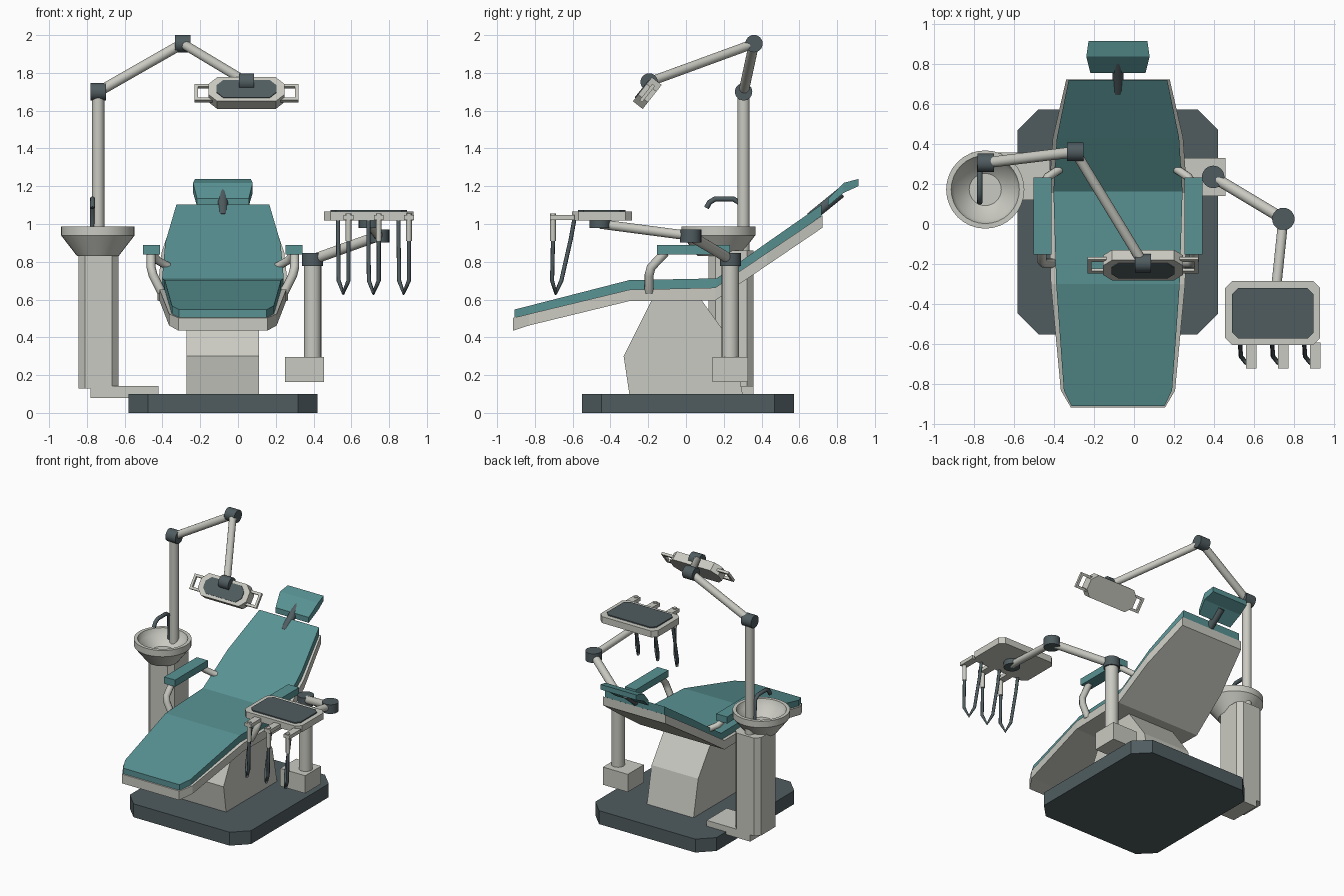
import bpy, bmesh, math
from mathutils import Vector, Matrix

if "Cube" in bpy.data.objects:
    bpy.data.objects.remove(bpy.data.objects["Cube"])


def material(name, rgb):
    m = bpy.data.materials.new(name)
    m.use_nodes = True
    m.diffuse_color = (*rgb, 1)
    m.node_tree.nodes["Principled BSDF"].inputs["Base Color"].default_value = (*rgb, 1)
    return m


TEAL = material("teal upholstery", (0.10, 0.29, 0.295))
LIGHT = material("warm light grey", (0.59, 0.59, 0.54))
DARK = material("dark slate", (0.08, 0.108, 0.118))
CX = -0.08  # centre line of the chair


def finish(name, bm, mat, smooth=False):
    bmesh.ops.recalc_face_normals(bm, faces=bm.faces)
    me = bpy.data.meshes.new(name)
    bm.to_mesh(me)
    bm.free()
    me.materials.append(mat)
    ob = bpy.data.objects.new(name, me)
    bpy.context.collection.objects.link(ob)
    if smooth:
        bpy.ops.object.select_all(action='DESELECT')
        ob.select_set(True)
        bpy.context.view_layer.objects.active = ob
        bpy.ops.object.shade_smooth_by_angle(angle=math.radians(35))
    return ob


def loft(name, rings, mat, smooth=False):
    """Skin a row of equal closed rings and cap both ends."""
    bm = bmesh.new()
    rows = [[bm.verts.new(p) for p in r] for r in rings]
    for a, b in zip(rows, rows[1:]):
        for i in range(len(a)):
            j = (i + 1) % len(a)
            bm.faces.new((a[i], a[j], b[j], b[i]))
    bm.faces.new(rows[0])
    bm.faces.new(rows[-1])
    return finish(name, bm, mat, smooth)


def slab(name, x, y, z, mat, cut=0.0, place=None):
    """Upright block with optional cut corners."""
    (x0, x1), (y0, y1) = x, y
    c = cut
    pts = [(x0, y0), (x1, y0), (x1, y1), (x0, y1)]
    if c:
        pts = [(x0 + c, y0), (x1 - c, y0), (x1, y0 + c), (x1, y1 - c),
               (x1 - c, y1), (x0 + c, y1), (x0, y1 - c), (x0, y0 + c)]
    ob = loft(name, [[(px, py, h) for px, py in pts] for h in z], mat)
    if place:
        ob.data.transform(place)
    return ob


def rod(name, a, b, r, mat, sides=20):
    a, b = Vector(a), Vector(b)
    turn = (b - a).to_track_quat('Z', 'Y')
    ring = [turn @ Vector((r * math.cos(t), r * math.sin(t), 0))
            for t in (math.tau * i / sides for i in range(sides))]
    return loft(name, [[e + p for p in ring] for e in (a, b)], mat, True)


def joint(name, c, axis, r, half):
    c, d = Vector(c), Vector(axis) * half
    return rod(name, c - d, c + d, r, DARK, 24)


def tube(name, pts, r, mat):
    cu = bpy.data.curves.new(name, 'CURVE')
    cu.dimensions = '3D'
    cu.bevel_depth = r
    cu.bevel_resolution = 2
    cu.use_fill_caps = True
    sp = cu.splines.new('POLY')
    sp.points.add(len(pts) - 1)
    for p, q in zip(sp.points, pts):
        p.co = (*q, 1)
    cu.materials.append(mat)
    ob = bpy.data.objects.new(name, cu)
    bpy.context.collection.objects.link(ob)
    return ob


def side_loft(name, stations, mat):
    """Stations along y: (y, half width, bottom z, top z)."""
    return loft(name, [[(CX - w, y, lo), (CX + w, y, lo), (CX + w, y, hi), (CX - w, y, hi)]
                       for y, w, lo, hi in stations], mat)


# Floor plate and pedestal
slab("floor_plate", (-0.58, 0.42), (-0.55, 0.572), (0, 0.1), DARK, 0.103)
profile = [(-0.30, 0.1), (-0.33, 0.30), (-0.18, 0.60), (0.08, 0.60), (0.245, 0.37), (0.30, 0.1)]
loft("pedestal", [[(x, y, z) for y, z in profile] for x in (-0.272, 0.112)], LIGHT)

# Reclined seat shell and cushion
side_loft("seat_shell", [
    (-0.915, 0.235, 0.435, 0.503), (-0.83, 0.285, 0.463, 0.524), (-0.30, 0.335, 0.592, 0.652),
    (0.155, 0.345, 0.595, 0.663), (0.43, 0.325, 0.782, 0.848), (0.722, 0.258, 0.98, 1.045)], LIGHT)
side_loft("seat_cushion", [
    (-0.908, 0.232, 0.503, 0.547), (-0.83, 0.27, 0.522, 0.567), (-0.30, 0.308, 0.650, 0.703),
    (0.162, 0.322, 0.661, 0.712), (0.43, 0.305, 0.846, 0.902), (0.718, 0.246, 1.043, 1.103)], TEAL)

# Headrest
rod("headrest_post", (CX, 0.66, 1.035), (CX, 0.82, 1.165), 0.027, DARK)
side_loft("headrest", [(0.752, 0.137, 1.095, 1.135), (0.835, 0.158, 1.165, 1.218),
                       (0.912, 0.147, 1.20, 1.238)], TEAL)

# Armrests with bent supports
for side, label in ((-1, "right"), (1, "left")):
    def at(off, y, z):
        return (CX + side * off, y, z)
    xs = sorted((CX + side * 0.332, CX + side * 0.422))
    slab(label + "_armrest", xs, (-0.153, 0.232), (0.838, 0.888), TEAL)
    tube(label + "_armrest_front_support",
         [at(0.38, -0.11, 0.85), at(0.38, -0.185, 0.77), at(0.37, -0.195, 0.73),
          at(0.325, -0.195, 0.64)], 0.024, LIGHT)
    tube(label + "_armrest_rear_support",
         [at(0.375, 0.19, 0.85), at(0.35, 0.235, 0.81), at(0.29, 0.275, 0.775)], 0.022, LIGHT)

# Basin column, foot and bowl
slab("basin_column", (-0.845, -0.632), (0.12, 0.357), (0.13, 0.86), LIGHT, 0.035)
slab("basin_foot", (-0.78, -0.42), (0.12, 0.357), (0.08, 0.143), LIGHT)
bowl = [(0.11, 0.83), (0.195, 0.94), (0.195, 0.987), (0.17, 0.987), (0.155, 0.945), (0.08, 0.89)]
loft("basin_bowl", [[(-0.742 + r * math.cos(math.tau * i / 32), 0.172 + r * math.sin(math.tau * i / 32), z)
                     for i in range(32)] for r, z in bowl], LIGHT, True)
tube("basin_faucet", [(-0.77, 0.108, 1.085), (-0.77, 0.125, 1.115), (-0.77, 0.155, 1.133),
                      (-0.77, 0.25, 1.133), (-0.77, 0.285, 1.11), (-0.77, 0.295, 0.93)], 0.014, DARK)

# Lamp post and folding arm
shoulder, elbow, wrist = (-0.74, 0.305, 1.70), (-0.293, 0.36, 1.955), (0.045, -0.195, 1.752)
rod("lamp_post", (-0.74, 0.305, 0.84), shoulder, 0.032, LIGHT)
rod("lamp_lower_arm", shoulder, elbow, 0.027, LIGHT)
rod("lamp_upper_arm", elbow, wrist, 0.025, LIGHT)
for label, c in (("shoulder", shoulder), ("elbow", elbow), ("wrist", wrist)):
    joint("lamp_" + label + "_joint", c, (1, 0, 0), 0.046, 0.041)

# Tilted lamp head with panel and handles
tilt = Matrix.Translation((0.045, -0.205, 1.693)) @ Matrix.Rotation(math.radians(51.7), 4, 'X')
slab("lamp_head", (-0.2, 0.2), (-0.081, 0.081), (-0.033, 0.033), LIGHT, 0.045, tilt)
slab("lamp_panel", (-0.158, 0.158), (-0.06, 0.06), (0.032, 0.038), DARK, 0.036, tilt)
for s, label in ((-1, "right"), (1, "left")):
    for v, part in ((-0.046, "lower"), (0.046, "upper")):
        slab(f"lamp_{label}_handle_{part}", sorted((s * 0.18, s * 0.276)),
             (v - 0.009, v + 0.009), (-0.009, 0.009), LIGHT, 0, tilt)
    slab(f"lamp_{label}_handle_grip", sorted((s * 0.258, s * 0.276)),
         (-0.055, 0.055), (-0.009, 0.009), LIGHT, 0, tilt)

# Instrument stand with swinging arm
slab("stand_box", (0.25, 0.456), (0.14, 0.328), (0.163, 0.295), LIGHT)
hub, knee, end = (0.395, 0.235, 0.812), (0.745, 0.025, 0.937), (0.695, -0.455, 1.0)
rod("stand_column", (0.395, 0.235, 0.29), hub, 0.046, LIGHT)
rod("stand_lower_arm", hub, knee, 0.028, LIGHT)
rod("stand_upper_arm", knee, end, 0.025, LIGHT)
for label, c, half in (("hub", hub, 0.034), ("knee", knee, 0.034), ("tray", end, 0.02)):
    joint("stand_" + label + "_joint", c, (0, 0, 1), 0.056, half)

# Tray with mat
slab("tray", (0.455, 0.928), (-0.603, -0.285), (1.018, 1.066), LIGHT, 0.034)
slab("tray_mat", (0.49, 0.895), (-0.572, -0.32), (1.065, 1.074), DARK, 0.03)

# Instruments on holders, each with a hanging hose
for i in range(3):
    x = 0.585 + 0.16 * i
    n = f"_{i + 1}"
    slab("holder" + n, (x - 0.026, x + 0.026), (-0.72, -0.59), (1.022, 1.048), LIGHT)
    rod("instrument" + n, (x, -0.704, 0.91), (x, -0.704, 1.055), 0.015, LIGHT, 12)
    tube("hose" + n, [(x, -0.704, 0.92), (x, -0.709, 0.70), (x - 0.028, -0.69, 0.635),
                      (x - 0.052, -0.66, 0.70), (x - 0.055, -0.61, 0.92),
                      (x - 0.055, -0.59, 1.03)], 0.011, DARK)
